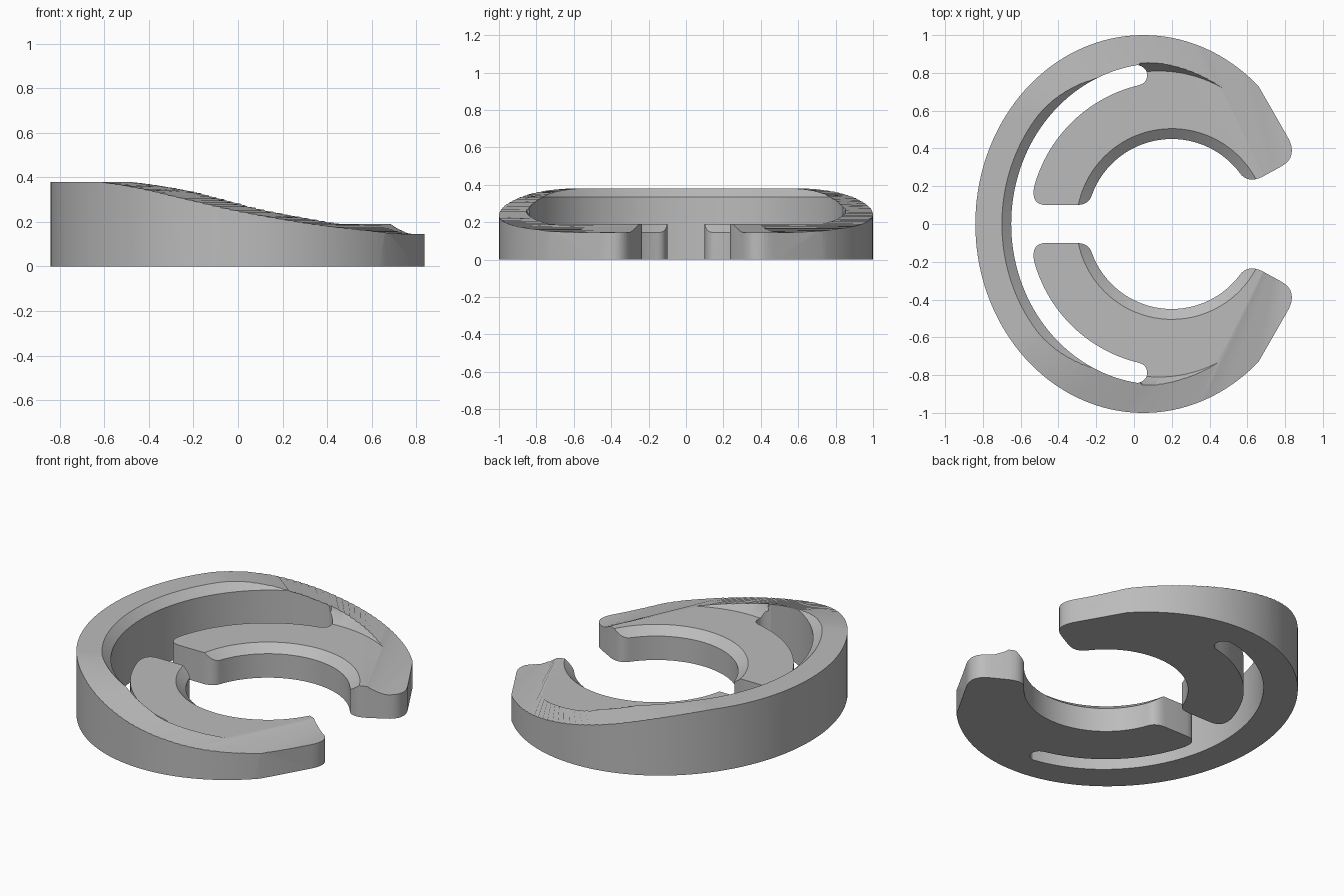
import bpy
import bmesh
import math
from mathutils import Vector
from mathutils.geometry import interpolate_bezier

cube = bpy.data.objects.get("Cube")
if cube:
    bpy.data.objects.remove(cube, do_unlink=True)

grey = bpy.data.materials.new("matte grey")
grey.use_nodes = True
grey.diffuse_color = (0.5, 0.5, 0.5, 1)
grey.node_tree.nodes["Principled BSDF"].inputs["Base Color"].default_value = (0.5, 0.5, 0.5, 1)


def arc(cx, rx, ry, start, end, n):
    """Points on an ellipse centred at (cx, 0), angles in degrees."""
    out = []
    for i in range(n + 1):
        a = math.radians(start + (end - start) * i / n)
        out.append((cx + rx * math.cos(a), ry * math.sin(a)))
    return out


def bend(p0, c0, p1, c1=None, n=9):
    """Rounded corner from p0 to p1 pulled toward c0 (and c1)."""
    p0, c0, p1 = Vector(p0), Vector(c0), Vector(p1)
    if c1 is None:
        c0, c1 = p0.lerp(c0, 2 / 3), p1.lerp(c0, 2 / 3)
    pts = interpolate_bezier(p0, c0, Vector(c1), p1, n)
    return [(p[0], p[1]) for p in pts]


def loft(name, rings, closed_tube=False):
    """Solid through stacked rings; capped, or joined last-to-first."""
    bm = bmesh.new()
    loops = [[bm.verts.new(p) for p in ring] for ring in rings]
    pairs = list(zip(loops, loops[1:]))
    if closed_tube:
        pairs.append((loops[-1], loops[0]))
    else:
        bm.faces.new(loops[0])
        bm.faces.new(loops[-1])
    for lo, hi in pairs:
        for i in range(len(lo)):
            j = (i + 1) % len(lo)
            bm.faces.new((lo[i], lo[j], hi[j], hi[i]))
    bmesh.ops.recalc_face_normals(bm, faces=bm.faces)
    mesh = bpy.data.meshes.new(name)
    bm.to_mesh(mesh)
    bm.free()
    obj = bpy.data.objects.new(name, mesh)
    bpy.context.collection.objects.link(obj)
    return obj


def circle_angle(x, r):
    return math.degrees(math.acos((x - 0.2) / r))


# Half outline: outer rim, front tip, bore, jaw heel, slot, inner rim
half = arc(0.05, 0.89, 1.0, 180, 46.7, 56)
half += bend((0.81, 0.467), (0.876, 0.355), (0.775, 0.302))
half += bend((0.68, 0.25), (0.602, 0.212), (0.56, 0.27))
half += arc(0.2, 0.45, 0.45, circle_angle(0.56, 0.45), circle_angle(-0.224, 0.45), 36)[1:-1]
half += bend((-0.224, 0.15), (-0.24, 0.1), (-0.31, 0.1))
half += bend((-0.46, 0.1), (-0.55, 0.1), (-0.528, 0.2))
half += arc(0.2, 0.755, 0.755, circle_angle(-0.528, 0.755), circle_angle(0.03, 0.755), 28)[1:-1]
half += bend((0.03, 0.736), (0.085, 0.75), (0.02, 0.8415), (0.085, 0.83), 11)
half += arc(0.13, 0.78, 0.85, 98.1, 180, 40)[1:]
outline = half + [(x, -y) for x, y in reversed(half[1:-1])]
body = loft("clip_body", [[(x, y, z) for x, y in outline] for z in (0, 0.5)])

# Ramp: height by angle around a pivot between the front tips
RAMP = [(0, 0.145), (94, 0.145), (100, 0.15), (105, 0.16), (114, 0.182), (121.7, 0.213),
        (129, 0.25), (136.5, 0.296), (144.5, 0.343), (151, 0.369), (157, 0.38), (180, 0.38)]


def slope(i):
    if i < 2 or i > len(RAMP) - 3:
        return 0
    (a, p), (b, q) = RAMP[i - 1], RAMP[i + 1]
    return (q - p) / (b - a)


def ramp_height(angle):
    for i in range(len(RAMP) - 1):
        (a, p), (b, q) = RAMP[i], RAMP[i + 1]
        if angle <= b:
            w = b - a
            t = (angle - a) / w
            h = t * t * (3 - 2 * t)
            return (p + (q - p) * h + slope(i) * w * t * (1 - t) ** 2
                    - slope(i + 1) * w * t * t * (1 - t))
    return RAMP[-1][1]


def fan_ring(radius, top):
    ring = []
    for i in range(240):
        a = i * 1.5
        z = ramp_height(min(a, 360 - a)) if top else -0.1
        r = math.radians(a)
        ring.append((0.81 + radius * math.cos(r), radius * math.sin(r), z))
    return ring


ramp = loft("ramp_helper", [fan_ring(0.15, False), fan_ring(2.5, False),
                            fan_ring(2.5, True), fan_ring(0.15, True)], True)


# Pocket over the jaws: flared at the back, sloping walls beside the jaws
def pocket_ring(z, back, front):
    ring = []
    for i in range(160):
        a = math.radians(i * 2.25 + 0.4)
        x = 0.13 + 0.78 * math.cos(a)
        d = front if x > 0.03 else back
        ring.append((0.13 + (0.78 + d) * math.cos(a), (0.85 + d) * math.sin(a), z))
    return ring


pocket = loft("pocket_helper", [pocket_ring(0.19, -0.022, -0.04),
                                pocket_ring(0.25, -0.022, 0.002),
                                pocket_ring(0.315, -0.022, 0.02),
                                pocket_ring(0.415, 0.088, 0.088),
                                pocket_ring(0.6, 0.088, 0.088)])

# Bevel around the top of the bore
bore = loft("bore_bevel_helper", [[(x, y, z) for x, y in arc(0.2, r, r, 0.7, 356.95, 95)]
                                  for z, r in ((0.125, 0.4256), (0.24, 0.566))])

for helper, mode in ((ramp, "INTERSECT"), (pocket, "DIFFERENCE"), (bore, "DIFFERENCE")):
    helper.hide_render = True
    mod = body.modifiers.new(helper.name, "BOOLEAN")
    mod.operation = mode
    mod.solver = "EXACT"
    mod.object = helper

# Bake the cuts, then drop the helpers
bpy.context.view_layer.update()
deps = bpy.context.evaluated_depsgraph_get()
baked = bpy.data.meshes.new_from_object(body.evaluated_get(deps))
body.modifiers.clear()
body.data = baked
for helper in (ramp, pocket, bore):
    bpy.data.objects.remove(helper, do_unlink=True)

baked.materials.clear()
baked.materials.append(grey)
for face in baked.polygons:
    face.material_index = 0

bpy.ops.object.select_all(action="DESELECT")
body.select_set(True)
bpy.context.view_layer.objects.active = body
bpy.ops.object.shade_smooth_by_angle(angle=math.radians(25))
